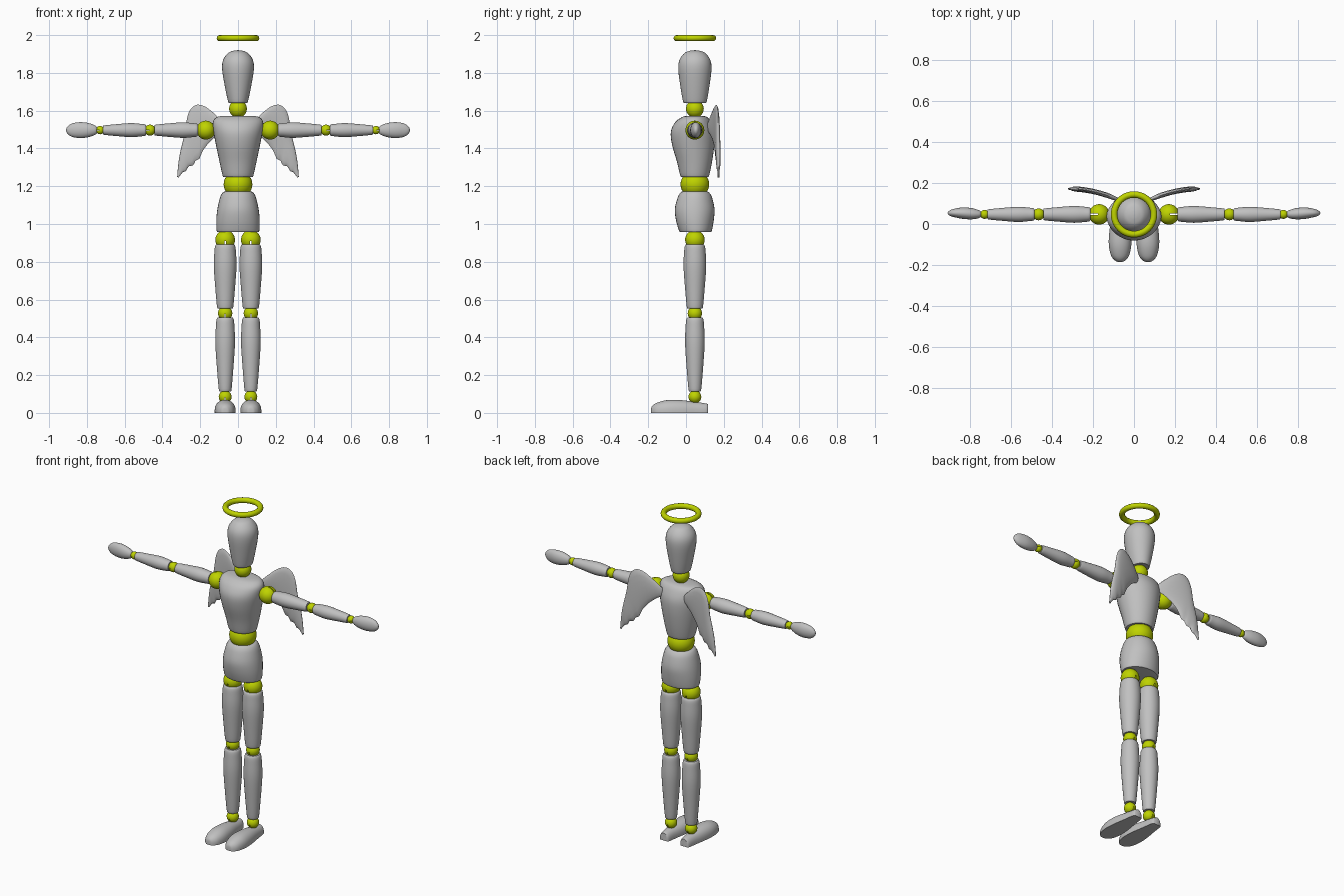
import bpy, bmesh
from math import sin, cos, pi, radians
from mathutils import Vector, Matrix

if "Cube" in bpy.data.objects:
    bpy.data.objects.remove(bpy.data.objects["Cube"], do_unlink=True)

CY = 0.047  # depth of the body's centre line
SIDES = 32


def material(name, colour):
    m = bpy.data.materials.new(name)
    m.use_nodes = True
    m.diffuse_color = (*colour, 1)
    m.node_tree.nodes["Principled BSDF"].inputs["Base Color"].default_value = (*colour, 1)
    return m


GREY = material("light_grey", (0.53, 0.53, 0.53))
LIME = material("yellow_green", (0.52, 0.65, 0.0))


def finish(name, bm, mat, angle=40):
    bmesh.ops.recalc_face_normals(bm, faces=bm.faces)
    mesh = bpy.data.meshes.new(name)
    bm.to_mesh(mesh)
    bm.free()
    mesh.materials.append(mat)
    mesh.shade_smooth()
    mesh.set_sharp_from_angle(angle=radians(angle))
    ob = bpy.data.objects.new(name, mesh)
    bpy.context.collection.objects.link(ob)
    return ob


def skin(name, rings, mat=GREY, angle=40):
    """Join closed rings of points into a capped solid."""
    bm = bmesh.new()
    loops = [[bm.verts.new(p) for p in ring] for ring in rings]
    for a, b in zip(loops, loops[1:]):
        n = len(a)
        for i in range(n):
            bm.faces.new((a[i], a[(i + 1) % n], b[(i + 1) % n], b[i]))
    bm.faces.new(loops[0])
    bm.faces.new(loops[-1])
    return finish(name, bm, mat, angle)


def smooth_rows(rows, steps=4):
    """Catmull-Rom interpolation through the rows."""
    rows = [Vector(r) for r in rows]
    pad = [rows[0]] + rows + [rows[-1]]
    out = []
    for a, b, c, d in zip(pad, pad[1:], pad[2:], pad[3:]):
        for k in range(steps):
            t = k / steps
            out.append(b + (c - a) * (t / 2) + (a * 2 - b * 5 + c * 4 - d) * (t * t / 2)
                       + (b * 3 - a - c * 3 + d) * (t ** 3 / 2))
    return out + [rows[-1]]


def loft(name, rows, axis="z", mat=GREY):
    """Rows are (position, centre u, centre v, radius u, radius v)."""
    rings = []
    for t, u, v, ru, rv in smooth_rows(rows):
        ring = []
        for i in range(SIDES):
            a = 2 * pi * i / SIDES
            p, q = u + ru * cos(a), v + rv * sin(a)
            ring.append((p, q, t) if axis == "z" else (t, p, q))
        rings.append(ring)
    return skin(name, rings, mat)


def ball(name, centre, radius, squash=1.0):
    bm = bmesh.new()
    bmesh.ops.create_uvsphere(bm, u_segments=SIDES, v_segments=16, radius=radius)
    bmesh.ops.scale(bm, vec=(1, 1, squash), verts=bm.verts)
    bmesh.ops.translate(bm, vec=centre, verts=bm.verts)
    return finish(name, bm, LIME)


def slotted_ball(name, centre, radius, thin, out):
    """Joint ball with a hinge slot, thin along one axis and open towards out."""
    ob = ball(name, centre, radius)
    size = Vector((3, 3, 3)) * radius
    size[thin] = radius * 0.13
    bm = bmesh.new()
    bmesh.ops.create_cube(bm, size=1)
    bmesh.ops.scale(bm, vec=size, verts=bm.verts)
    bmesh.ops.translate(bm, vec=Vector(centre) + Vector(out) * radius * 1.6, verts=bm.verts)
    cutter = finish("slot_cutter", bm, LIME)
    cutter.hide_render = True
    mod = ob.modifiers.new("slot", "BOOLEAN")
    mod.operation, mod.object, mod.solver = "DIFFERENCE", cutter, "EXACT"
    graph = bpy.context.evaluated_depsgraph_get()
    cut = bpy.data.meshes.new_from_object(ob.evaluated_get(graph))
    ob.modifiers.clear()
    ob.data = cut
    cut.set_sharp_from_angle(angle=radians(40))
    bpy.data.objects.remove(cutter, do_unlink=True)
    return ob


def mirrored(ob):
    """Name the part as left and make its right twin."""
    name = ob.name
    ob.name = "left_" + name
    mesh = ob.data.copy()
    mesh.transform(Matrix.Scale(-1, 4, (1, 0, 0)))
    mesh.flip_normals()
    bpy.context.collection.objects.link(bpy.data.objects.new("right_" + name, mesh))


def limb(name, start, end, radii, centre, axis):
    """Tapered peg with softly rounded flat ends."""
    r0, r1, r2 = radii
    length = end - start
    u, v = centre
    rows = [(0, r0 * 0.8), (0.03, r0 * 0.93), (0.12, r0), (0.35, r1),
            (0.7, (r1 + r2) / 2), (0.97, r2), (1, r2 * 0.85)]
    return loft(name, [(start + length * t, u, v, r, r) for t, r in rows], axis)


# Head, neck, torso, waist and pelvis
loft("head", [(1.643, 0, CY, 0.048, 0.056), (1.65, 0, CY, 0.053, 0.063),
              (1.73, 0, CY, 0.07, 0.077), (1.82, 0, CY, 0.084, 0.088),
              (1.87, 0, CY, 0.078, 0.081), (1.905, 0, CY, 0.052, 0.055),
              (1.917, 0, CY, 0.025, 0.026), (1.92, 0, CY, 0.004, 0.004)])
ball("neck", (0, CY, 1.61), 0.047)
loft("torso", [(1.25, 0, 0.046, 0.076, 0.07), (1.258, 0, 0.046, 0.082, 0.077),
               (1.33, 0, 0.045, 0.098, 0.093), (1.42, 0, 0.038, 0.117, 0.112),
               (1.49, 0, 0.035, 0.13, 0.115), (1.54, 0, 0.038, 0.133, 0.094),
               (1.565, 0, 0.045, 0.113, 0.068), (1.573, 0, CY, 0.075, 0.045)])
ball("waist", (0, CY, 1.21), 0.076, 0.95)
loft("pelvis", [(0.958, 0, 0.05, 0.107, 0.08), (0.965, 0, 0.05, 0.113, 0.087),
                (1.02, 0, CY, 0.115, 0.1), (1.08, 0, 0.046, 0.109, 0.105),
                (1.14, 0, CY, 0.095, 0.091), (1.165, 0, CY, 0.082, 0.077),
                (1.172, 0, CY, 0.07, 0.067)])

# Legs
LX = 0.068
DOWN = (0, 0, -1)
for joint, z, r in (("hip", 0.916, 0.052), ("knee", 0.527, 0.038), ("ankle", 0.085, 0.034)):
    mirrored(slotted_ball(joint, (LX, CY, z), r, 0, DOWN))
mirrored(limb("thigh", 0.893, 0.552, (0.057, 0.06, 0.043), (LX, CY), "z"))
mirrored(limb("shin", 0.505, 0.115, (0.049, 0.052, 0.034), (LX, CY), "z"))

# Feet: domed sections with flat soles, rows are (y, half width, height)
foot = [(-0.185, 0.01, 0.018), (-0.18, 0.025, 0.035), (-0.155, 0.048, 0.053),
        (-0.10, 0.061, 0.068), (-0.03, 0.057, 0.068), (0.05, 0.043, 0.058),
        (0.105, 0.034, 0.05), (0.117, 0.025, 0.045)]
rings = []
for y, w, h in smooth_rows(foot):
    ring = []
    for i in range(21):
        a = pi * i / 20
        ring.append((LX + w * (1 - 0.1 * (1 - sin(a))) * cos(a), y, h * max(sin(a), 0) ** 0.85))
    rings.append(ring)
mirrored(skin("foot", rings))

# Arms
AZ = 1.497
OUT = (1, 0, 0)
for joint, x, r, thin in (("shoulder", 0.17, 0.05, 1), ("elbow", 0.466, 0.029, 2),
                          ("wrist", 0.73, 0.022, 2)):
    mirrored(slotted_ball(joint, (x, CY, AZ), r, thin, OUT))
mirrored(limb("upper_arm", 0.213, 0.442, (0.037, 0.041, 0.029), (CY, AZ), "x"))
mirrored(limb("forearm", 0.487, 0.715, (0.033, 0.037, 0.025), (CY, AZ), "x"))
mirrored(loft("hand", [(0.747, 0.048, AZ, 0.012, 0.016), (0.757, 0.048, AZ, 0.019, 0.025),
                       (0.79, 0.05, AZ, 0.027, 0.037), (0.835, 0.053, AZ, 0.028, 0.042),
                       (0.88, 0.054, AZ, 0.02, 0.035), (0.903, 0.053, AZ, 0.011, 0.018),
                       (0.91, 0.053, AZ, 0.002, 0.004)], "x"))

# Wings: lens sections between leading and trailing edge, (x, z, x, z)
edges = [(0.07, 1.53, 0.07, 1.49), (0.115, 1.575, 0.10, 1.475), (0.17, 1.62, 0.145, 1.44),
         (0.215, 1.632, 0.185, 1.39), (0.25, 1.61, 0.205, 1.345), (0.27, 1.56, 0.225, 1.335),
         (0.28, 1.49, 0.238, 1.31), (0.297, 1.42, 0.262, 1.305), (0.31, 1.36, 0.275, 1.28),
         (0.318, 1.30, 0.292, 1.275), (0.322, 1.25, 0.315, 1.245)]
rings = []
for x0, z0, x1, z1 in smooth_rows(edges, 2):
    chord = Vector((x1 - x0, z1 - z0)).length
    half = min(0.013, 0.004 + chord * 0.08)
    ring = []
    for i in range(16):
        a = 2 * pi * i / 16
        t = (1 - cos(a)) / 2
        x = x0 + (x1 - x0) * t
        bend = 0.172 - 0.9 * (0.32 - x) ** 2
        ring.append((x, bend + half * sin(a), z0 + (z1 - z0) * t))
    rings.append(ring)
mirrored(skin("wing", rings, GREY, 60))

# Halo
bm = bmesh.new()
TUBE, RADIUS, AROUND, STEPS = 0.016, 0.097, 12, 48
loops = []
for i in range(STEPS):
    a = 2 * pi * i / STEPS
    loops.append([])
    for j in range(AROUND):
        b = 2 * pi * j / AROUND
        r = RADIUS + TUBE * cos(b)
        loops[-1].append(bm.verts.new((r * cos(a), CY + r * sin(a), 2 - TUBE + TUBE * sin(b))))
for i in range(STEPS):
    p, q = loops[i], loops[(i + 1) % STEPS]
    for j in range(AROUND):
        k = (j + 1) % AROUND
        bm.faces.new((p[j], q[j], q[k], p[k]))
finish("halo", bm, LIME)
